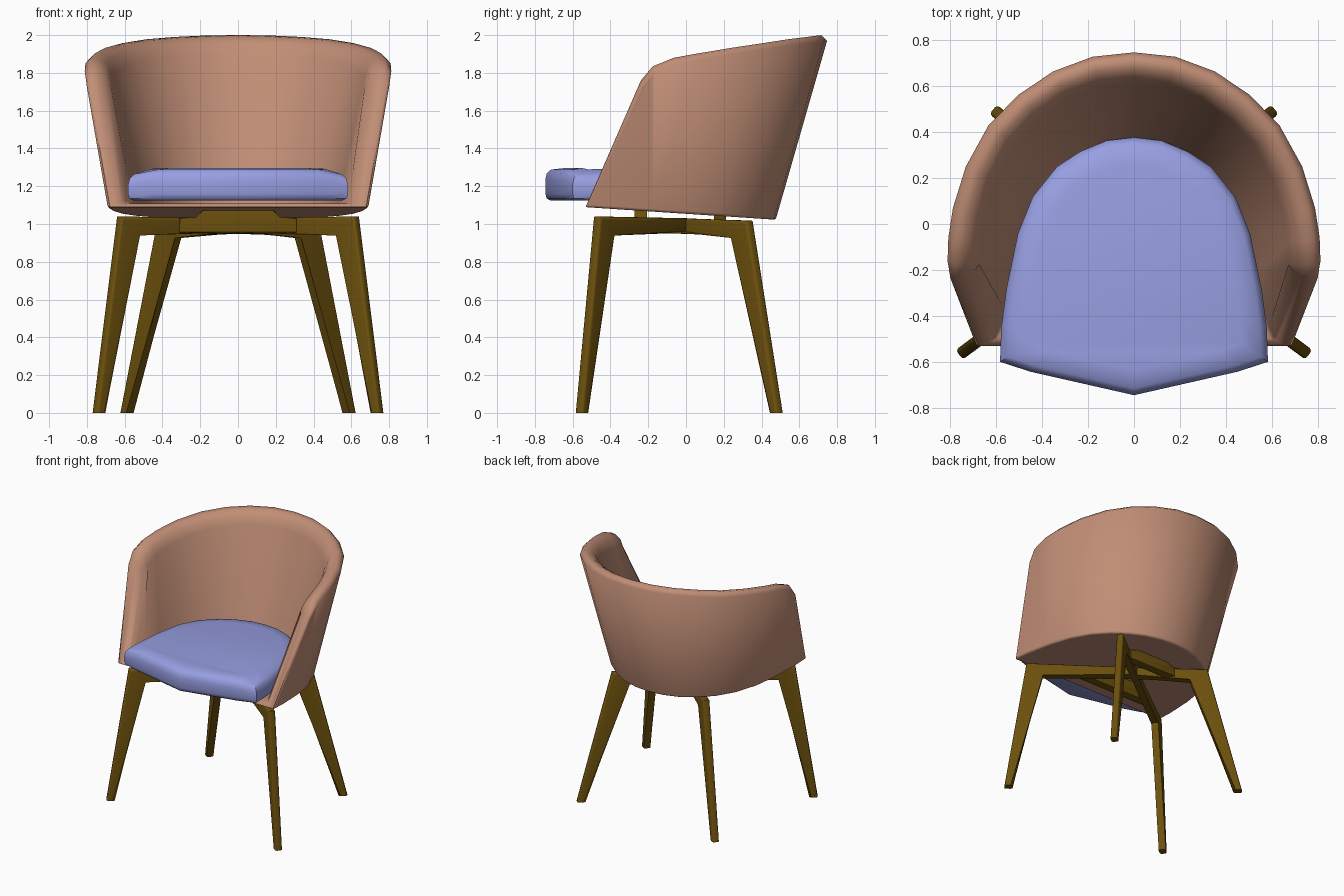
import bpy, bmesh, math
from mathutils import Vector

cube = bpy.data.objects.get("Cube")
if cube:
    bpy.data.objects.remove(cube, do_unlink=True)


def material(name, rgb):
    m = bpy.data.materials.new(name)
    m.use_nodes = True
    m.diffuse_color = (*rgb, 1)
    m.node_tree.nodes["Principled BSDF"].inputs["Base Color"].default_value = (*rgb, 1)
    return m


fabric = material("terracotta fabric", (0.53, 0.27, 0.18))
cushion_blue = material("periwinkle fabric", (0.31, 0.345, 0.75))
wood = material("dark wood", (0.15, 0.08, 0.004))


def finish(bm, name, mat, sharp=42):
    """Turn a bmesh into a smooth-shaded object."""
    bmesh.ops.recalc_face_normals(bm, faces=bm.faces)
    mesh = bpy.data.meshes.new(name)
    bm.to_mesh(mesh)
    bm.free()
    mesh.materials.append(mat)
    ob = bpy.data.objects.new(name, mesh)
    bpy.context.collection.objects.link(ob)
    bpy.ops.object.select_all(action="DESELECT")
    ob.select_set(True)
    bpy.context.view_layer.objects.active = ob
    bpy.ops.object.shade_smooth_by_angle(angle=math.radians(sharp))
    return ob


def mirrored(half):
    """Half outline ending on the centre line -> full outline."""
    return half + [(-p[0], *p[1:]) for p in reversed(half[:-1])]


def strip(bm, a, b, closed=False):
    n = len(a)
    for i in range(n if closed else n - 1):
        j = (i + 1) % n
        bm.faces.new((a[i], a[j], b[j], b[i]))


# Tub shell: outlines run from the front of one arm round the back to the other
foot_line = mirrored([(.69, -.53), (.685, -.4), (.66, -.18), (.62, 0), (.55, .16),
                      (.46, .28), (.35, .37), (.24, .43), (.12, .465), (0, .475)])
rim_line = mirrored([(.802, -.24, 1.76), (.812, -.175, 1.835), (.808, -.06, 1.88),
                     (.788, .07, 1.903), (.732, .25, 1.932), (.633, .43, 1.958),
                     (.502, .563, 1.978), (.352, .664, 1.99), (.18, .728, 1.998), (0, .747, 2)])
well_line = mirrored([(.585, -.46), (.56, -.38), (.53, -.22), (.495, -.04), (.43, .1),
                      (.34, .21), (.25, .275), (.165, .31), (.08, .33), (0, .335)])


def slope(y):
    return 1.089 - .066 * (y + .53)


def inset_rim(amount, drop, arm_round=0.0):
    """Rim moved inwards; the arm ends roll back by arm_round."""
    ring = [(x * (1 - .17 * amount), -.2 + (y + .2) * (1 - .14 * amount), z - drop)
            for x, y, z in rim_line]
    for end in (0, -1):
        x, y, z = ring[end]
        ring[end] = (x, y + arm_round, z)
    return ring


bm = bmesh.new()
rings = [[bm.verts.new(p) for p in ring] for ring in (
    [(x, y, slope(y)) for x, y in foot_line],
    inset_rim(0, .03),
    inset_rim(.22, 0),
    inset_rim(.5, .006, .012),
    inset_rim(.8, .035, .032),
    inset_rim(1, .1, .065),
    [(x, y, slope(y) + .025) for x, y in well_line])]
for a, b in zip(rings, rings[1:]):
    strip(bm, a, b)

# Arm fronts rolling into the well, joined by the front lip of the floor
lips = []
for end, sx in ((0, 1), (-1, -1)):
    low, *top, well = [r[end] for r in rings]
    roll = [bm.verts.new((x * sx, y, slope(y) + lift)) for x, y, lift in
            ((.665, -.53, .004), (.64, -.522, .012), (.61, -.5, .02))]
    lip = [low, *roll, well]
    bm.faces.new((low, top[0], top[1], roll[0]))
    strip(bm, lip[1:], top[1:])
    lips.append(lip)
strip(bm, *lips)
bm.faces.new(rings[0])
bm.faces.new(rings[-1])
shell = finish(bm, "tub_shell", fabric, 66)
mod = shell.modifiers.new("soft edges", "BEVEL")
mod.width, mod.segments, mod.use_clamp_overlap = .012, 3, False
mod.limit_method, mod.angle_limit = "ANGLE", math.radians(66)

# Seat cushion: stacked rings, falling away at the front corners and the back
half = [(0, -.745), (.45, -.643), (.583, -.6), (.578, -.45), (.555, -.28), (.505, -.04),
        (.44, .12), (.335, .25), (.235, .315), (.12, .363), (0, .377)]
outline = half + [(-x, y) for x, y in reversed(half[1:-1])]


def crown_fall(x, y):
    corner = min(1, max(0, (abs(x) - .43) / .15))
    back = max(0, (y + .3) / .68)
    return max(.03 * corner, .045 * back)


bm = bmesh.new()
layers = []
for scale, z, fall in ((.95, 1.124, 0), (.985, 1.135, 0), (1, 1.16, 0), (1, 1.235, 1),
                       (.985, 1.268, 1), (.945, 1.288, 1), (.8, 1.297, 1)):
    ring = [(x * scale, -.2 + (y + .2) * scale) for x, y in outline]
    layers.append([bm.verts.new((x, y, z - fall * crown_fall(x, y))) for x, y in ring])
for a, b in zip(layers, layers[1:]):
    strip(bm, a, b, True)
bm.faces.new(layers[0])
# Top closed in strips across the seat
top = layers[-1]
middle = len(half) - 1
left, right = top[1:middle], top[:middle:-1]
strip(bm, left, right)
bm.faces.new((top[0], left[0], right[0]))
bm.faces.new((top[middle], left[-1], right[-1]))
finish(bm, "seat_cushion", cushion_blue)


def slab(name, profile, origin, along, half_width, bevel):
    """Extrude a (distance, height) profile sideways and round its long edges."""
    along = Vector((*along, 0)).normalized()
    side = Vector((-along.y, along.x, 0))
    bm = bmesh.new()
    sides = []
    for s in (-1, 1):
        sides.append([bm.verts.new(Vector(origin) + along * r + side * s * half_width
                                   + Vector((0, 0, z))) for r, z in profile])
    strip(bm, *sides, True)
    caps = [bm.faces.new(s) for s in sides]
    edges = [e for f in caps for e in f.edges if max(v.co.z for v in e.verts) > .01]
    bmesh.ops.bevel(bm, geom=edges, offset=bevel, segments=3, profile=.5, affect="EDGES")
    return finish(bm, name, wood)


# Legs, each in one piece with its half of the crossed beams
front_leg = [(-.03, .948), (.68, .955), (.888, 0), (.95, 0), (.788, 1.04), (-.03, 1.03)]
back_leg = [(-.03, .948), (.42, .942), (.725, 0), (.79, 0), (.537, 1.018), (-.03, 1.03)]
for side, sx in (("left", 1), ("right", -1)):
    slab("front_leg_" + side, front_leg, (0, 0, 0), (.735 * sx, -.55), .026, .016)
    slab("back_leg_" + side, back_leg, (0, 0, 0), (.59 * sx, .48), .026, .016)

# Cross rails with a raised pad carrying the shell
for name, y, reach, pad, low, mid in (("front_rail", -.24, .31, .22, .955, 1.033),
                                      ("back_rail", .18, .21, .17, .948, 1.022)):
    top = slope(y) + .002
    slab(name, [(-reach, low), (reach, low), (reach, mid), (pad, mid), (pad - .03, top),
                (.03 - pad, top), (-pad, mid), (-reach, mid)], (0, y, 0), (1, 0), .033, .004)
